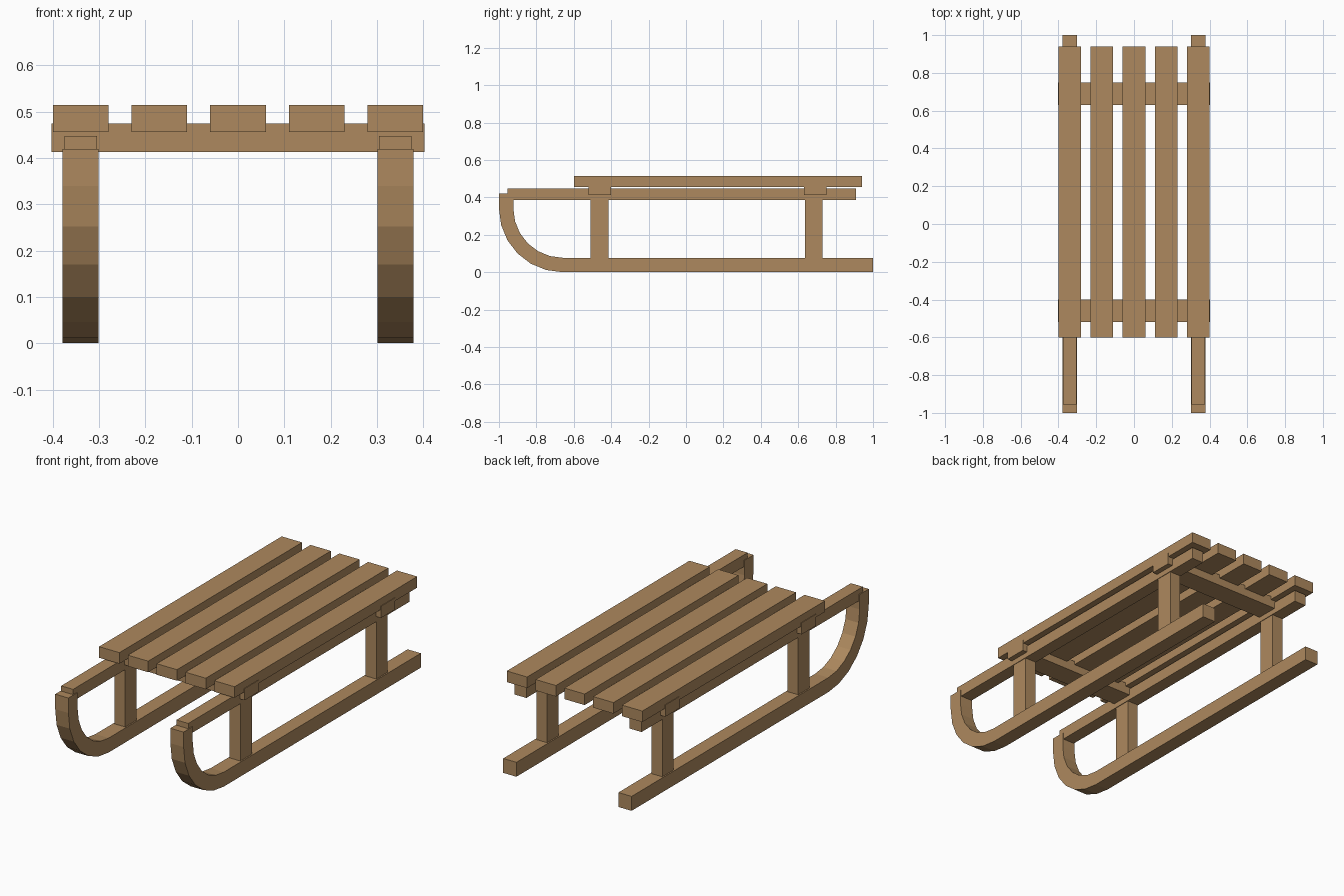
import bpy
import bmesh
import math

default = bpy.data.objects.get("Cube")
if default:
    bpy.data.objects.remove(default, do_unlink=True)

# Single wood colour
WOOD = (0.42, 0.25, 0.112, 1.0)
wood = bpy.data.materials.new("brown_wood")
wood.use_nodes = True
wood.diffuse_color = WOOD
wood.node_tree.nodes["Principled BSDF"].inputs["Base Color"].default_value = WOOD


def finish(name, bm):
    bmesh.ops.recalc_face_normals(bm, faces=bm.faces)
    mesh = bpy.data.meshes.new(name)
    bm.to_mesh(mesh)
    bm.free()
    mesh.materials.append(wood)
    obj = bpy.data.objects.new(name, mesh)
    bpy.context.collection.objects.link(obj)
    return obj


def box(name, x, y, z):
    """Box from (low, high) ranges on each axis."""
    bm = bmesh.new()
    bmesh.ops.create_cube(bm, size=1)
    for v in bm.verts:
        for i, (low, high) in enumerate((x, y, z)):
            v.co[i] = low if v.co[i] < 0 else high
    return finish(name, bm)


def runner(name, x, width, thick=0.077, radius=0.34, top=0.42, steps=6):
    """Bar that runs along the ground and bends up at the front."""
    def edge(inset):
        r = radius - inset
        arc = [(-1 + radius - r * math.cos(a), radius - r * math.sin(a))
               for a in (math.pi / 2 * k / steps for k in range(steps + 1))]
        return [(-1 + inset, top)] + arc + [(1, inset)]

    bm = bmesh.new()
    rows = []
    for outer, inner in zip(edge(0), edge(thick)):
        rows.append([bm.verts.new((x + s * width / 2, *p))
                     for s, p in ((-1, outer), (1, outer), (1, inner), (-1, inner))])
    for a, b in zip(rows, rows[1:]):
        for i in range(4):
            j = (i + 1) % 4
            bm.faces.new((a[i], a[j], b[j], b[i]))
    bm.faces.new(rows[0])
    bm.faces.new(rows[-1])
    return finish(name, bm)


# Runners, upper rails and posts on both sides
for side, x in (("left", 0.34), ("right", -0.34)):
    runner(f"{side}_runner", x, 0.078)
    box(f"{side}_rail", (x - 0.035, x + 0.035), (-0.955, 0.91), (0.385, 0.448))
    for end, y in (("front", -0.463), ("back", 0.683)):
        box(f"{side}_{end}_post", (x - 0.032, x + 0.032),
            (y - 0.048, y + 0.048), (0.07, 0.39))

# Crossbars under the seat
for end, y in (("front", -0.46), ("back", 0.69)):
    box(f"{end}_crossbar", (-0.403, 0.403), (y - 0.06, y + 0.06), (0.413, 0.475))

# Seat slats
for i in range(5):
    x = (i - 2) * 0.17
    box(f"seat_slat_{i + 1}", (x - 0.06, x + 0.06), (-0.6, 0.94), (0.456, 0.515))
